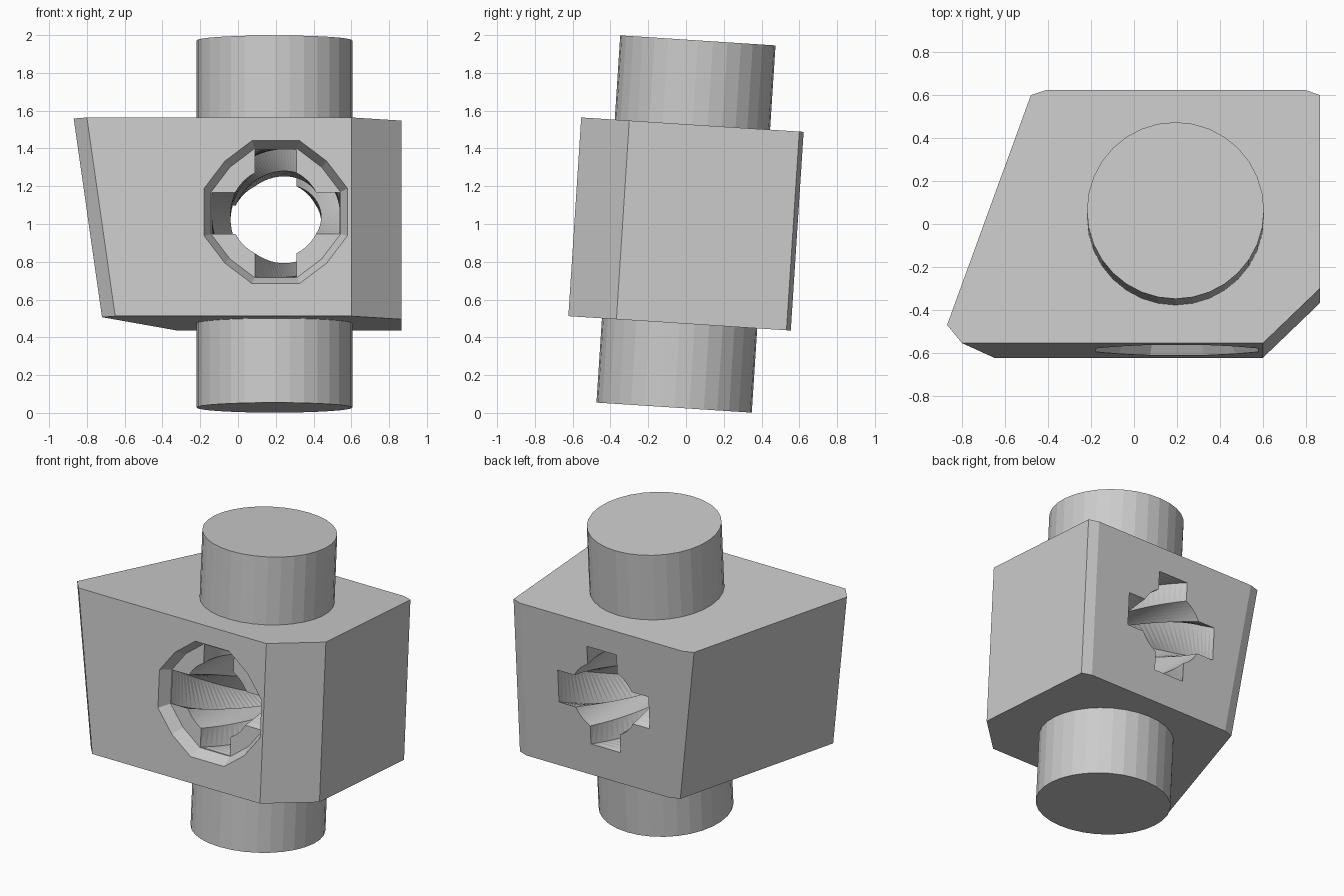
import bpy, bmesh, math
from mathutils import Matrix, Vector

old = bpy.data.objects.get("Cube")
if old:
    bpy.data.objects.remove(old)

grey = bpy.data.materials.new("plain_grey")
grey.use_nodes = True
colour = (0.6, 0.6, 0.6, 1)
grey.diffuse_color = colour
grey.node_tree.nodes["Principled BSDF"].inputs["Base Color"].default_value = colour

# The whole block leans back slightly about its centre
LEAN = Matrix.Translation((0, 0, 1)) @ Matrix.Rotation(math.radians(-3.7), 4, "X")
HALF_Y, HALF_Z = 0.59, 0.527
BORE_X, BORE_Z = 0.2, 0.025


def loft(name, rings):
    """Skin matching rings of points and cap both ends."""
    bm = bmesh.new()
    loops = [[bm.verts.new(p) for p in ring] for ring in rings]
    n = len(loops[0])
    for a, b in zip(loops, loops[1:]):
        for i in range(n):
            j = (i + 1) % n
            bm.faces.new((a[i], a[j], b[j], b[i]))
    if len(loops) > 2:
        bmesh.ops.triangulate(bm, faces=bm.faces[:])
    bm.faces.new(loops[0][::-1])
    bm.faces.new(loops[-1])
    bmesh.ops.recalc_face_normals(bm, faces=bm.faces[:])
    mesh = bpy.data.meshes.new(name)
    bm.to_mesh(mesh)
    bm.free()
    mesh.materials.append(grey)
    obj = bpy.data.objects.new(name, mesh)
    obj.matrix_world = LEAN
    bpy.context.collection.objects.link(obj)
    return obj


def bore_ring(points, y, turn=0.0, scale=1.0):
    """Place a flat outline across the bore at depth y."""
    c, s = math.cos(turn) * scale, math.sin(turn) * scale
    return [Vector((BORE_X + u * c - v * s, y, BORE_Z + u * s + v * c)) for u, v in points]


def four_fold(points):
    """Repeat a quarter outline around the bore."""
    out = []
    for k in range(4):
        r = Matrix.Rotation(k * math.pi / 2, 2)
        out += [tuple(r @ Vector(p)) for p in points]
    return out


# Body: chamfered outline whose left-hand wall is drafted
outline = [(0.6, -HALF_Y, 0), (0.865, -0.335, 0), (0.865, 0.567, 0), (0.8, HALF_Y, 0),
           (-0.41, HALF_Y, 1), (-0.48, 0.567, 1), (-0.87, -0.505, 1), (-0.8, -HALF_Y, 1)]
body = loft("body", [[(x + 0.15 * d, y, -HALF_Z) for x, y, d in outline],
                     [(x, y, HALF_Z) for x, y, d in outline]])

# Upper and lower round shafts
circle = [(math.cos(math.tau * i / 32), math.sin(math.tau * i / 32)) for i in range(32)]
for name, side in (("upper_shaft", 1), ("lower_shaft", -1)):
    loft(name, [[(0.193 + 0.412 * x, 0.412 * y, side * z) for x, y in circle]
                for z in (0.5, 0.974)])

# Tapered twelve-sided recess in the front
recess_outline = four_fold([(0.38, 0.125), (0.27, 0.27), (0.125, 0.38)])
FLOOR = -0.51
recess = loft("recess_cutter", [bore_ring(recess_outline, FLOOR, scale=0.9),
                                bore_ring(recess_outline, -0.67, scale=1.1)])

# Four-slot bore that twists a quarter turn on its way through
R, SLOT, HALF_W = 0.24, 0.338, 0.11
edge = math.asin(HALF_W / R)
arc = [edge + (math.pi / 2 - 2 * edge) * i / 6 for i in range(7)]
cross = four_fold([(SLOT, -HALF_W), (SLOT, HALF_W)]
                  + [(R * math.cos(a), R * math.sin(a)) for a in arc])
STEPS = 32
rings = [bore_ring(cross, FLOOR - 0.03)]
for i in range(STEPS + 1):
    t = i / STEPS
    rings.append(bore_ring(cross, FLOOR + t * (HALF_Y - FLOOR), -t * math.pi / 2))
rings.append(bore_ring(cross, HALF_Y + 0.05, -math.pi / 2))
# Turn direction: the left-hand slot drops as it runs to the back
for k, ring in enumerate(rings):
    turn = min(max(k - 1, 0), STEPS) / STEPS * math.pi / 2
    rings[k] = bore_ring(cross, ring[0].y, turn)
bore = loft("twisted_bore_cutter", rings)

for cutter in (recess, bore):
    cutter.hide_render = True
    cutter.hide_set(True)
    cut = body.modifiers.new(cutter.name, "BOOLEAN")
    cut.operation = "DIFFERENCE"
    cut.solver = "EXACT"
    cut.object = cutter
